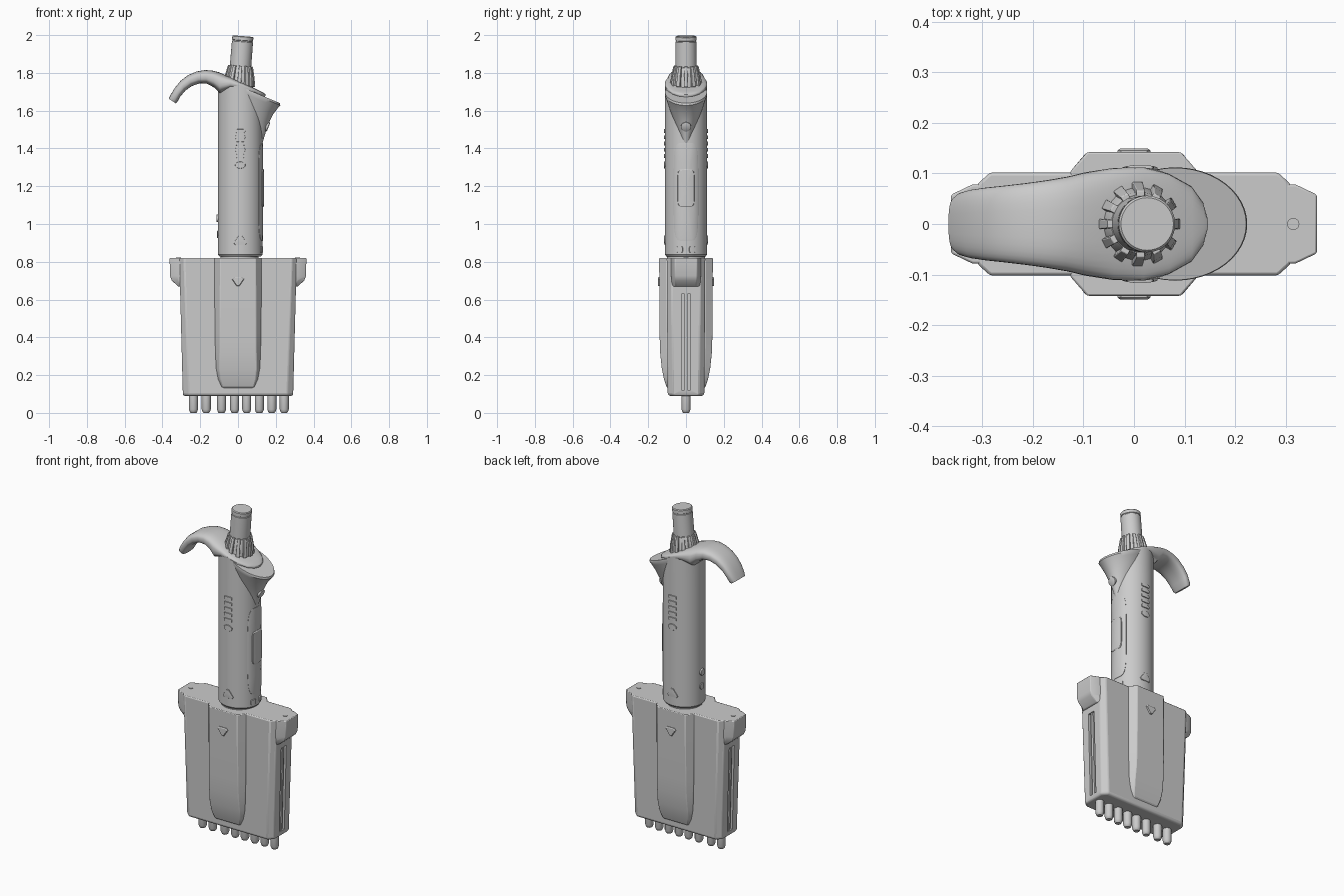
import bpy, bmesh, math
from mathutils import Vector, Matrix

if "Cube" in bpy.data.objects:
    bpy.data.objects.remove(bpy.data.objects["Cube"])

CX, RX, RY = 0.012, 0.118, 0.112      # handle cross-section
SLOPE = 0.42                          # tilt of the handle top


def loft(name, rings, bevel=0.0, angle=35, matrix=None):
    """Skin a list of equal-length closed rings and cap both ends."""
    bm = bmesh.new()
    vs = [[bm.verts.new(p) for p in r] for r in rings]
    n = len(vs[0])
    for a, b in zip(vs, vs[1:]):
        for i in range(n):
            j = (i + 1) % n
            bm.faces.new((a[i], a[j], b[j], b[i]))
    bm.faces.new(vs[0])
    bm.faces.new(vs[-1])
    if matrix:
        bm.transform(matrix)
    bmesh.ops.recalc_face_normals(bm, faces=bm.faces)
    me = bpy.data.meshes.new(name)
    bm.to_mesh(me)
    bm.free()
    ob = bpy.data.objects.new(name, me)
    bpy.context.collection.objects.link(ob)
    if bevel:
        m = ob.modifiers.new("bevel", 'BEVEL')
        m.width, m.segments, m.limit_method = bevel, 2, 'ANGLE'
    bpy.ops.object.select_all(action='DESELECT')
    ob.select_set(True)
    bpy.context.view_layer.objects.active = ob
    bpy.ops.object.shade_smooth_by_angle(angle=math.radians(angle))
    return ob


def ellipse(xa, xb, ry, z, tilt=0.0, n=48):
    c, r = (xa + xb) / 2, (xb - xa) / 2
    return [(c + r * math.cos(t), ry * math.sin(t), z - tilt * r * math.cos(t))
            for t in (2 * math.pi * i / n for i in range(n))]


def lathe(name, prof, n=32, matrix=None, bevel=0.0):
    return loft(name, [ellipse(-r, r, r, z, 0, n) for r, z in prof], bevel, 35, matrix)


def octagon(xo, yo, xi, yi, z):
    q = [(xo, yo), (xi, yi)]
    pts = q + [(-x, y) for x, y in q[::-1]]
    return [(x, y, z) for x, y in pts + [(-x, -y) for x, y in pts]]


def sgnpow(v, e):
    return math.copysign(abs(v) ** e, v)


def round_rect(w, h, e=0.35, n=32):
    return [(w * sgnpow(math.cos(t), e), h * sgnpow(math.sin(t), e))
            for t in (2 * math.pi * i / n for i in range(n))]


def triangle(r, up):
    """Triangle with cut corners."""
    c = [(-r, -0.75 * r * up), (r, -0.75 * r * up), (0, 0.75 * r * up)]
    out = []
    for i in range(3):
        for j, f in ((i - 1, 0.18), ((i + 1) % 3, 0.18)):
            out.append(tuple(c[i][k] + (c[j][k] - c[i][k]) * f for k in (0, 1)))
    return out


def pad(name, ang, z, outline, h):
    """Raised patch that follows the curved handle wall."""
    rings = []
    for s, d in ((1, -0.008), (1, h * 0.6), (0.95, h), (0.6, h), (0.3, h), (0.02, h)):
        rings.append([(CX + (RX + d) * math.cos(ang + u * s / RX),
                       (RY + d) * math.sin(ang + u * s / RX), z + v * s) for u, v in outline])
    return loft(name, rings, 0, 30)


# lower body shell, tapering downward
body = loft("lower_body", [octagon(*s) for s in (
    (0.287, 0.062, 0.26, 0.088, 0.09), (0.292, 0.07, 0.262, 0.097, 0.10),
    (0.311, 0.078, 0.285, 0.102, 0.82))], 0.006)

# long grooves cut in the narrow sides
for s in (-1, 1):
    cut = loft("groove_cutter", [[(s * (x + dx), y, z) for dx, y in
               ((-0.014, -0.024), (0.05, -0.024), (0.05, 0.024), (-0.014, 0.024))]
               for x, z in ((0.293, 0.12), (0.306, 0.63))])
    cut.hide_render = True
    cut.hide_viewport = True
    cut.display_type = 'WIRE'
    m = body.modifiers.new("groove", 'BOOLEAN')
    m.object, m.operation, m.solver = cut, 'DIFFERENCE', 'EXACT'
    # thin rib inside the groove
    loft("groove_rib", [[(s * (x + dx), y, z) for dx, y in
         ((-0.02, -0.008), (-0.004, -0.008), (-0.004, 0.008), (-0.02, 0.008))]
         for x, z in ((0.293, 0.12), (0.306, 0.63))])

# central ridge with a scooped lower end, on both faces
loft("central_ridge", [octagon(*s) for s in (
    (0.082, 0.08, 0.076, 0.090, 0.125), (0.092, 0.09, 0.084, 0.104, 0.14),
    (0.106, 0.097, 0.094, 0.117, 0.18), (0.116, 0.099, 0.099, 0.128, 0.235),
    (0.120, 0.101, 0.097, 0.137, 0.32), (0.122, 0.102, 0.096, 0.140, 0.42),
    (0.126, 0.104, 0.093, 0.142, 0.82))], 0.004, 25)

# end lugs with a small pin on top
for s in (-1, 1):
    rings = []
    for z, a, b, w in ((0.668, 0.312, 0.314, 0.062), (0.70, 0.325, 0.350, 0.064),
                       (0.725, 0.330, 0.360, 0.066), (0.82, 0.330, 0.362, 0.066)):
        half = [(0.27, w + 0.014), (a - 0.01, w + 0.012), (b, w - 0.008)]
        rings.append([(s * x, y, z) for x, y in half] + [(s * x, -y, z) for x, y in half[::-1]])
    loft("end_lug", rings, 0.004)
    lathe("lug_pin", [(0.012, 0.80), (0.012, 0.823)], 20, Matrix.Translation((s * 0.315, 0, 0)))

# flat triangular bosses on the ridge faces
for s in (-1, 1):
    loft("ridge_boss", [[(u * k, s * y, 0.69 + v * k) for u, v in triangle(0.04, -1)]
         for k, y in ((1, 0.13), (1, 0.145), (0.85, 0.149))])

# eight nozzles
for x in (-0.236, -0.168, -0.087, -0.018, 0.046, 0.113, 0.179, 0.245):
    lathe("nozzle", [(0.014, 0.0), (0.018, 0.003), (0.024, 0.018), (0.024, 0.10)], 12,
          Matrix.Translation((x, 0, 0)))

# neck and handle grip
lathe("neck", [(0.1, 0.80), (0.1, 0.84)], 40, Matrix.Translation((CX - 0.004, 0, 0)))
xa, xb = CX - RX, CX + RX
loft("handle_grip", [ellipse(xa + 0.008, xb - 0.008, RY - 0.008, 0.828),
                     ellipse(xa, xb, RY, 0.838), ellipse(xa, xb, RY, 1.2),
                     ellipse(xa, xb, RY, 1.55), ellipse(xa, xb, RY, 1.735, SLOPE)])

# flared front lip
lip = [(0.01, 0.122, 0.02, 1.40), (0.0, 0.142, 0.045, 1.47), (-0.02, 0.160, 0.070, 1.53),
       (-0.04, 0.185, 0.092, 1.58), (-0.055, 0.212, 0.106, 1.615),
       (-0.06, 0.224, 0.112, 1.628), (-0.06, 0.222, 0.111, 1.640)]
loft("flared_lip", [ellipse(a, b, w, z + SLOPE * (b - a) / 2, SLOPE) for a, b, w, z in lip])
lathe("lip_button", [(0.026, -0.03), (0.026, 0.004), (0.02, 0.007)], 24,
      Matrix.Translation((0.155, 0, 1.515)) @ Matrix.Rotation(math.radians(112), 4, 'Y'))

# sloping top plate running into the finger hook: top x,z / bottom x,z / half width
hook = [(0.146, 1.686, 0.143, 1.672, 0.012), (0.138, 1.693, 0.135, 1.672, 0.042),
        (0.115, 1.705, 0.112, 1.680, 0.074), (0.07, 1.727, 0.067, 1.697, 0.099),
        (0.02, 1.749, 0.017, 1.715, 0.112), (-0.04, 1.777, -0.04, 1.715, 0.111),
        (-0.10, 1.803, -0.095, 1.690, 0.102), (-0.135, 1.812, -0.125, 1.722, 0.094),
        (-0.175, 1.815, -0.165, 1.743, 0.087), (-0.22, 1.807, -0.205, 1.744, 0.081),
        (-0.265, 1.788, -0.245, 1.730, 0.076), (-0.305, 1.757, -0.28, 1.705, 0.072),
        (-0.335, 1.720, -0.305, 1.675, 0.068), (-0.358, 1.682, -0.322, 1.645, 0.062),
        (-0.367, 1.664, -0.329, 1.638, 0.054)]
rings = []
for tx, tz, bx, bz, w in hook:
    top, bot = Vector((tx, 0, tz)), Vector((bx, 0, bz))
    mid, half = (top + bot) / 2, (top - bot) / 2
    rings.append([mid + half * v + Vector((0, u * w, 0)) for u, v in round_rect(1, 1, 0.7, 32)])
loft("finger_hook", rings, 0, 50)

# tilted plunger: ribbed dial, stem and cap
tilt = Matrix.Translation((0.004, 0, 1.72)) @ Matrix.Rotation(math.radians(4.6), 4, 'Y')
lathe("dial_core", [(0.076, -0.03), (0.074, 0.02), (0.063, 0.1), (0.058, 0.112)], 36, tilt)
for i in range(12):
    rib = [[(r, -t, z), (r2, -t, z), (r2, t, z), (r, t, z)]
           for r, r2, t, z in ((0.06, 0.086, 0.011, 0.012), (0.055, 0.079, 0.010, 0.06),
                               (0.05, 0.066, 0.008, 0.118))]
    loft("dial_rib", rib, 0.002, 30, tilt @ Matrix.Rotation(math.tau * i / 12, 4, 'Z'))
lathe("plunger_stem", [(0.057, 0.05), (0.056, 0.245), (0.053, 0.247), (0.053, 0.251),
                       (0.056, 0.253), (0.056, 0.271), (0.052, 0.2755)], 40, tilt)

# front panel, grip key and small keys on the +x side
pad("front_panel", 0, 1.17, round_rect(0.072, 0.26, 0.4, 48), 0.003)
pad("grip_key", 0, 1.19, round_rect(0.046, 0.1, 0.3), 0.008)
for s in (-1, 1):
    pad("small_key", s * 0.3, 0.865, round_rect(0.018, 0.016, 0.4), 0.005)

# round buttons on the -x side
for z, h in ((1.03, 0.009), (0.945, 0.004)):
    pad("rear_button", math.pi, z, round_rect(0.02, 0.02, 1), h)

# side grip bars, index dot and triangular boss on both flanks
for s in (-1, 1):
    for i in range(5):
        pad("side_bar", s * math.pi / 2, 1.36 + 0.033 * i, round_rect(0.026, 0.010, 0.4, 24), 0.005)
    pad("index_dot", s * math.pi / 2, 1.312, round_rect(0.027, 0.018, 1), 0.005)
    pad("handle_boss", s * math.pi / 2, 0.92, triangle(0.042, 1), 0.005)
